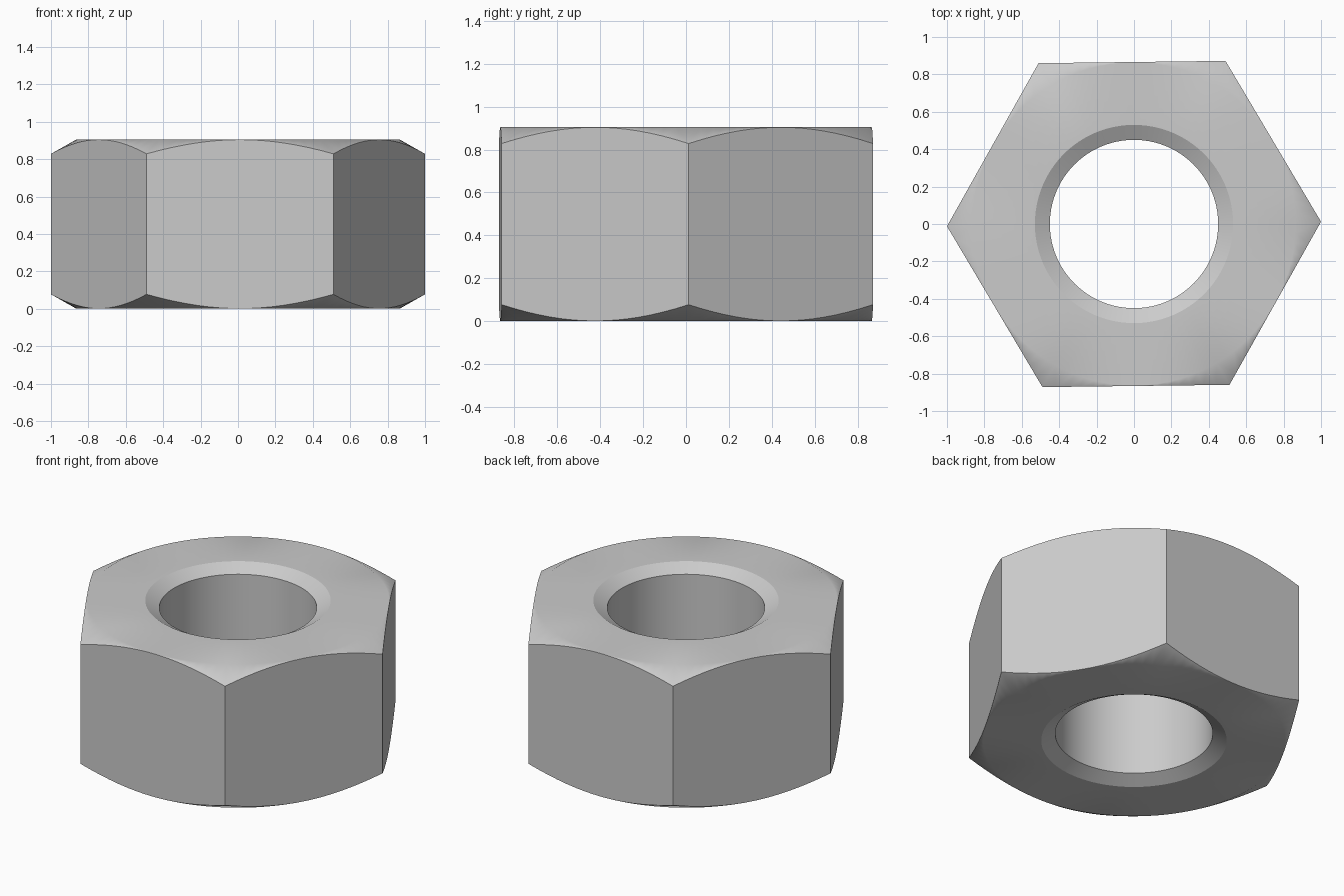
import bpy, bmesh, math
from mathutils import Vector

cube = bpy.data.objects.get("Cube")
if cube:
    bpy.data.objects.remove(cube)

HEIGHT = 0.905
APOTHEM = 0.866
BORE, SINK, FACE, BLANK = 0.45, 0.53, 0.864, 1.06
SLOPE = math.tan(math.radians(29.5))
TURN = math.radians(0.7)
STEPS = 96

# Half profile (radius, z), mirrored about mid height into a closed loop
half = [(BORE, (SINK - BORE) * SLOPE), (SINK, 0), (FACE, 0),
        (BLANK, (BLANK - FACE) * SLOPE)]
profile = half + [(r, HEIGHT - z) for r, z in reversed(half)]

# Lathe the round blank with its bore, countersinks and outer chamfers
bm = bmesh.new()
rings = []
for i in range(STEPS):
    a = TURN + math.tau * i / STEPS
    rings.append([bm.verts.new((r * math.cos(a), r * math.sin(a), z))
                  for r, z in profile])
count = len(profile)
for i in range(STEPS):
    here, there = rings[i], rings[(i + 1) % STEPS]
    for j in range(count):
        k = (j + 1) % count
        bm.faces.new((here[j], there[j], there[k], here[k]))

# Cut the six wrench flats and cap each one with a single face
for i in range(6):
    a = TURN + math.radians(30 + 60 * i)
    normal = Vector((math.cos(a), math.sin(a), 0))
    cut = bmesh.ops.bisect_plane(
        bm, geom=bm.verts[:] + bm.edges[:] + bm.faces[:], dist=1e-5,
        plane_co=normal * APOTHEM, plane_no=normal, clear_outer=True)
    rim = [e for e in cut["geom_cut"] if isinstance(e, bmesh.types.BMEdge)]
    bmesh.ops.edgeloop_fill(bm, edges=rim)
bmesh.ops.recalc_face_normals(bm, faces=bm.faces[:])

# Smooth shading, with crisp flats, bore and countersink rims
for f in bm.faces:
    f.smooth = True
for e in bm.edges:
    on_rim = all(abs(v.co.xy.length - SINK) < 0.005 for v in e.verts)
    across = abs(e.verts[0].co.z - e.verts[1].co.z) < 1e-4
    steep = e.calc_face_angle(0) > math.radians(35)
    flat_edge = any(abs(f.normal.z) < 0.01 and f.calc_center_median().xy.length > SINK
                    for f in e.link_faces)
    e.smooth = not (steep or flat_edge or (on_rim and across))

mesh = bpy.data.meshes.new("hex_nut")
bm.to_mesh(mesh)
bm.free()
nut = bpy.data.objects.new("hex_nut", mesh)
bpy.context.collection.objects.link(nut)

# Keep the end faces flat while blending into the chamfer
weighted = nut.modifiers.new("flat_faces", "WEIGHTED_NORMAL")
weighted.keep_sharp = True

steel = bpy.data.materials.new("steel_grey")
steel.use_nodes = True
colour = (0.6, 0.6, 0.6, 1)
steel.diffuse_color = colour
steel.node_tree.nodes["Principled BSDF"].inputs["Base Color"].default_value = colour
mesh.materials.append(steel)
